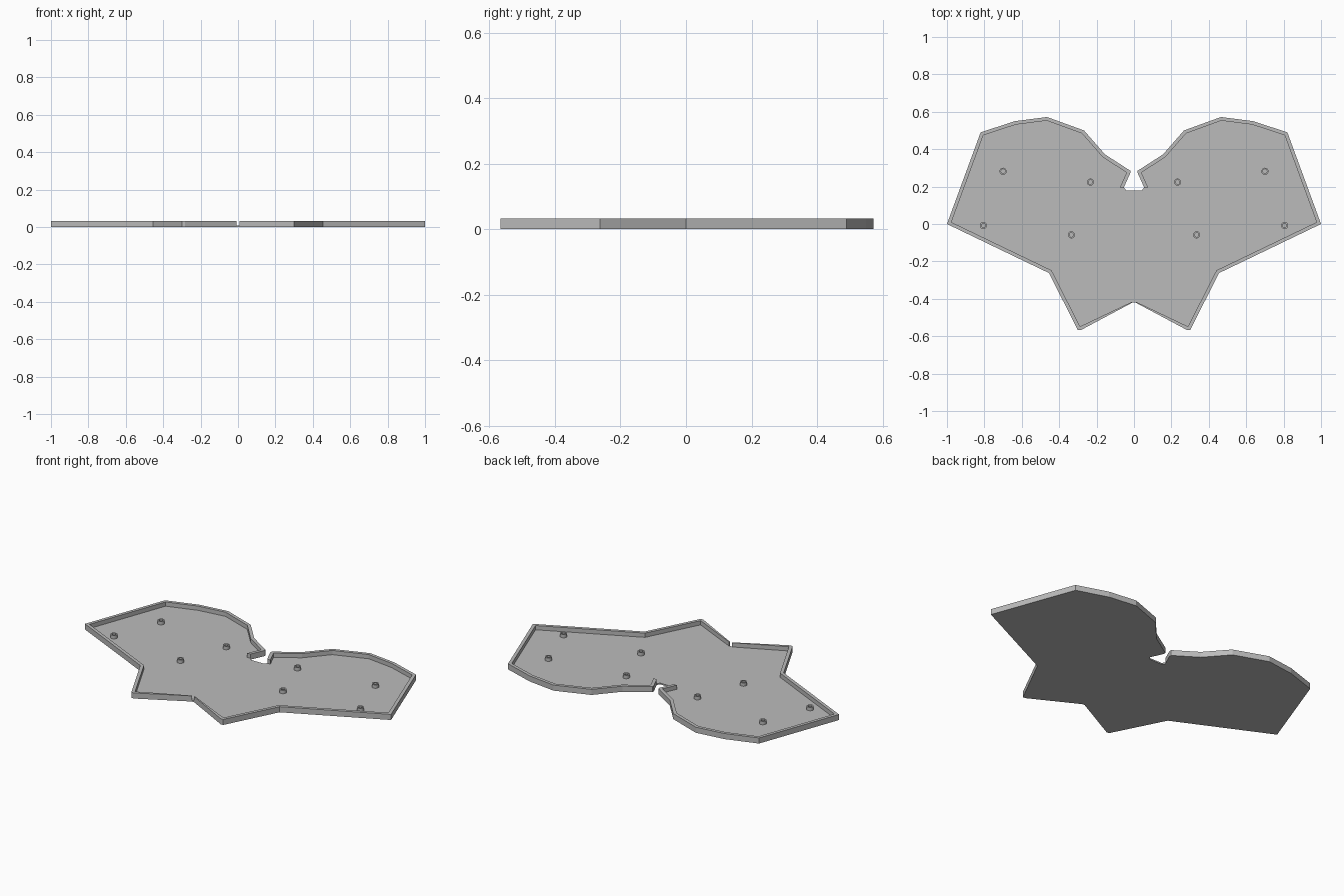
import bpy, bmesh
from math import cos, sin, pi
from mathutils import Vector

cube = bpy.data.objects.get("Cube")
if cube:
    bpy.data.objects.remove(cube, do_unlink=True)

FLOOR, RIM, PEG_TOP, WALL = 0.008, 0.033, 0.028, 0.019

grey = bpy.data.materials.new("plain grey")
grey.use_nodes = True
colour = (0.5, 0.5, 0.5, 1)
grey.diffuse_color = colour
grey.node_tree.nodes["Principled BSDF"].inputs["Base Color"].default_value = colour

# Left half of the outline, from the back notch round to the front centre
HALF = [Vector(p) for p in (
    (0.042, 0.18), (0.054, 0.196), (0.02, 0.272), (0.02, 0.285),
    (0.155, 0.372), (0.267, 0.5), (0.465, 0.572), (0.636, 0.55),
    (0.82, 0.49), (1.0, 0.0), (0.455, -0.262), (0.3, -0.567),
    (0.284, -0.567), (0.008, -0.42))]


def add_object(name, bm):
    bmesh.ops.recalc_face_normals(bm, faces=bm.faces)
    mesh = bpy.data.meshes.new(name)
    bm.to_mesh(mesh)
    bm.free()
    mesh.materials.append(grey)
    obj = bpy.data.objects.new(name, mesh)
    bpy.context.collection.objects.link(obj)
    return obj


def extrude_up(bm, faces, height):
    grown = bmesh.ops.extrude_face_region(bm, geom=faces, use_keep_orig=True)["geom"]
    verts = [v for v in grown if isinstance(v, bmesh.types.BMVert)]
    bmesh.ops.translate(bm, verts=verts, vec=(0, 0, height))


def inset_path(points, width, end_width):
    """Mitred offset toward the inside, tapering at the last point."""
    result = []
    for i, p in enumerate(points):
        dirs = []
        if i > 0:
            dirs.append((p - points[i - 1]).normalized())
        if i < len(points) - 1:
            dirs.append((points[i + 1] - p).normalized())
        normals = [Vector((d.y, -d.x)) for d in dirs]
        miter = sum(normals, Vector((0, 0))).normalized()
        w = end_width if i == len(points) - 1 else width
        result.append(p + miter * w / max(miter.dot(normals[0]), 0.5))
    return result


# Floor plate: one flat polygon with thickness
outline = HALF + [Vector((-p.x, p.y)) for p in reversed(HALF)]
bm = bmesh.new()
face = bm.faces.new([bm.verts.new((p.x, p.y, 0)) for p in outline])
extrude_up(bm, [face], FLOOR)
add_object("floor_plate", bm)

# Raised rim, open at the notch floor, mirrored to the other half
inner = inset_path(HALF, WALL, 0.005)
# Keep the short edge at the notch mouth from folding over
inner[2], inner[3] = Vector((0.04, 0.274)), Vector((0.04, 0.275))
bm = bmesh.new()
out_v = [bm.verts.new((p.x, p.y, FLOOR)) for p in HALF]
in_v = [bm.verts.new((p.x, p.y, FLOOR)) for p in inner]
strip = [bm.faces.new((out_v[i], out_v[i + 1], in_v[i + 1], in_v[i]))
         for i in range(1, len(HALF) - 1)]
bmesh.ops.delete(bm, geom=[v for v in bm.verts if not v.link_faces], context='VERTS')
extrude_up(bm, strip, RIM - FLOOR)
rim = add_object("rim", bm)
rim.modifiers.new("Mirror", 'MIRROR').use_mirror_merge = False


# Hollow pegs
def peg(name, x, y, sides=20, outer=0.019, bore=0.011):
    bm = bmesh.new()
    rings = [[bm.verts.new((x + r * cos(2 * pi * i / sides),
                            y + r * sin(2 * pi * i / sides), FLOOR))
              for i in range(sides)] for r in (outer, bore)]
    faces = []
    for i in range(sides):
        j = (i + 1) % sides
        faces.append(bm.faces.new((rings[0][i], rings[0][j], rings[1][j], rings[1][i])))
    extrude_up(bm, faces, PEG_TOP - FLOOR)
    obj = add_object(name, bm)
    for o in bpy.context.selected_objects:
        o.select_set(False)
    obj.select_set(True)
    bpy.context.view_layer.objects.active = obj
    bpy.ops.object.shade_smooth_by_angle()


spots = {"outer_back": (0.7, 0.282), "inner_back": (0.233, 0.224),
         "inner_front": (0.335, -0.058), "outer_front": (0.805, -0.008)}
for spot, (x, y) in spots.items():
    peg("peg_left_" + spot, x, y)
    peg("peg_right_" + spot, -x, y)
